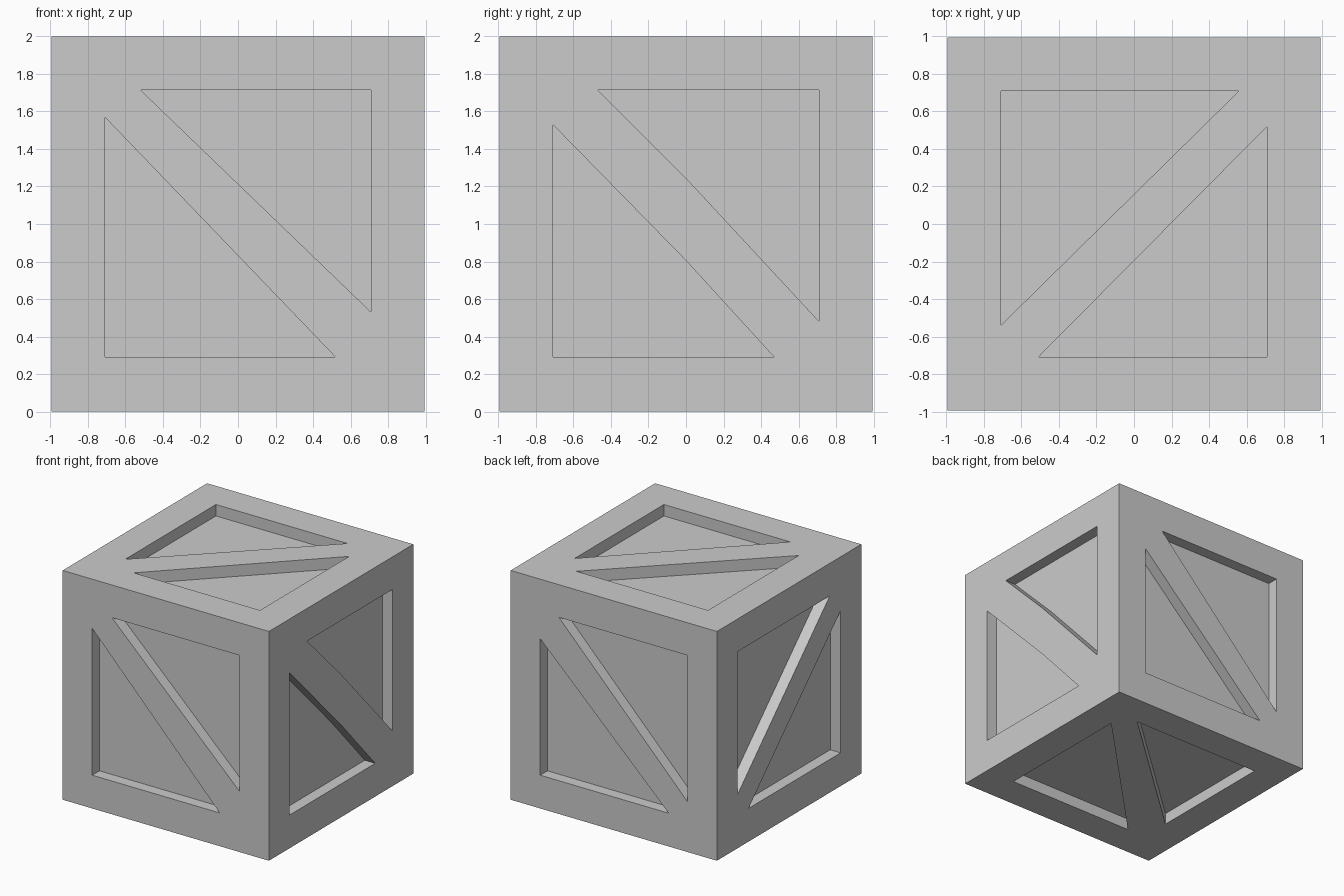
import bpy, bmesh
from mathutils import Vector

if "Cube" in bpy.data.objects:
    bpy.data.objects.remove(bpy.data.objects["Cube"])

HALF = 0.995    # half width of the box
DEPTH = 0.10    # depth of the recessed panels
E = 0.71        # inner edge of the frame

X, Y, Z = Vector((1, 0, 0)), Vector((0, 1, 0)), Vector((0, 0, 1))
MID = Vector((0, 0, 1))

# per side: outward normal, right axis, up axis, half size, two recess outlines
SIDES = [
    (-Y, X, Z, HALF,    # front
     [(-.52, .715), (E, .715), (E, -.47)], [(-E, .57), (-E, -E), (.52, -E)]),
    (Y, -X, Z, HALF,    # back
     [(-.53, .715), (E, .715), (E, -.56)], [(-E, .48), (-E, -E), (.53, -E)]),
    (X, Y, Z, HALF,     # right
     [(-.47, .715), (E, .715), (E, -.52), (0, .245)],
     [(-E, .53), (-E, -E), (.47, -E), (0, -.195)]),
    (-X, -Y, Z, HALF,   # left
     [(-E, .715), (.56, .715), (-E, -.53)], [(E, .53), (E, -E), (-.56, -E)]),
    (Z, X, Y, 1.0,      # top
     [(-E, E), (.56, E), (-E, -.54)], [(E, .52), (E, -E), (-.51, -E)]),
    (-Z, X, Y, 1.0,     # bottom
     [(E, .55), (E, -E), (-.53, -E)], [(.56, E), (-E, E), (-E, -.44)]),
]


def new_object(name, bm):
    bmesh.ops.recalc_face_normals(bm, faces=bm.faces)
    mesh = bpy.data.meshes.new(name)
    bm.to_mesh(mesh)
    bm.free()
    obj = bpy.data.objects.new(name, mesh)
    bpy.context.collection.objects.link(obj)
    return obj


def add_prism(bm, outline, n, u, v, half):
    """Prism reaching from the recess floor to just outside the side."""
    def ring(d):
        return [bm.verts.new(MID + u * a + v * b + n * d) for a, b in outline]
    low, high = ring(half - DEPTH), ring(half + 0.1)
    bm.faces.new(low)
    bm.faces.new(high)
    k = len(low)
    for i in range(k):
        j = (i + 1) % k
        bm.faces.new((low[i], low[j], high[j], high[i]))


# solid box
bm = bmesh.new()
bmesh.ops.create_cube(bm, size=2)
for vert in bm.verts:
    vert.co = Vector((vert.co.x * HALF, vert.co.y * HALF, vert.co.z + 1))
crate = new_object("crate", bm)

# triangular recesses either side of each diagonal brace
bm = bmesh.new()
for n, u, v, half, first, second in SIDES:
    for outline in (first, second):
        add_prism(bm, outline, n, u, v, half)
cutter = new_object("recess_cutter", bm)
cutter.hide_render = True

mod = crate.modifiers.new("recesses", 'BOOLEAN')
mod.operation = 'DIFFERENCE'
mod.solver = 'EXACT'
mod.object = cutter
bpy.context.view_layer.objects.active = crate
bpy.ops.object.modifier_apply(modifier=mod.name)
bpy.data.objects.remove(cutter)
